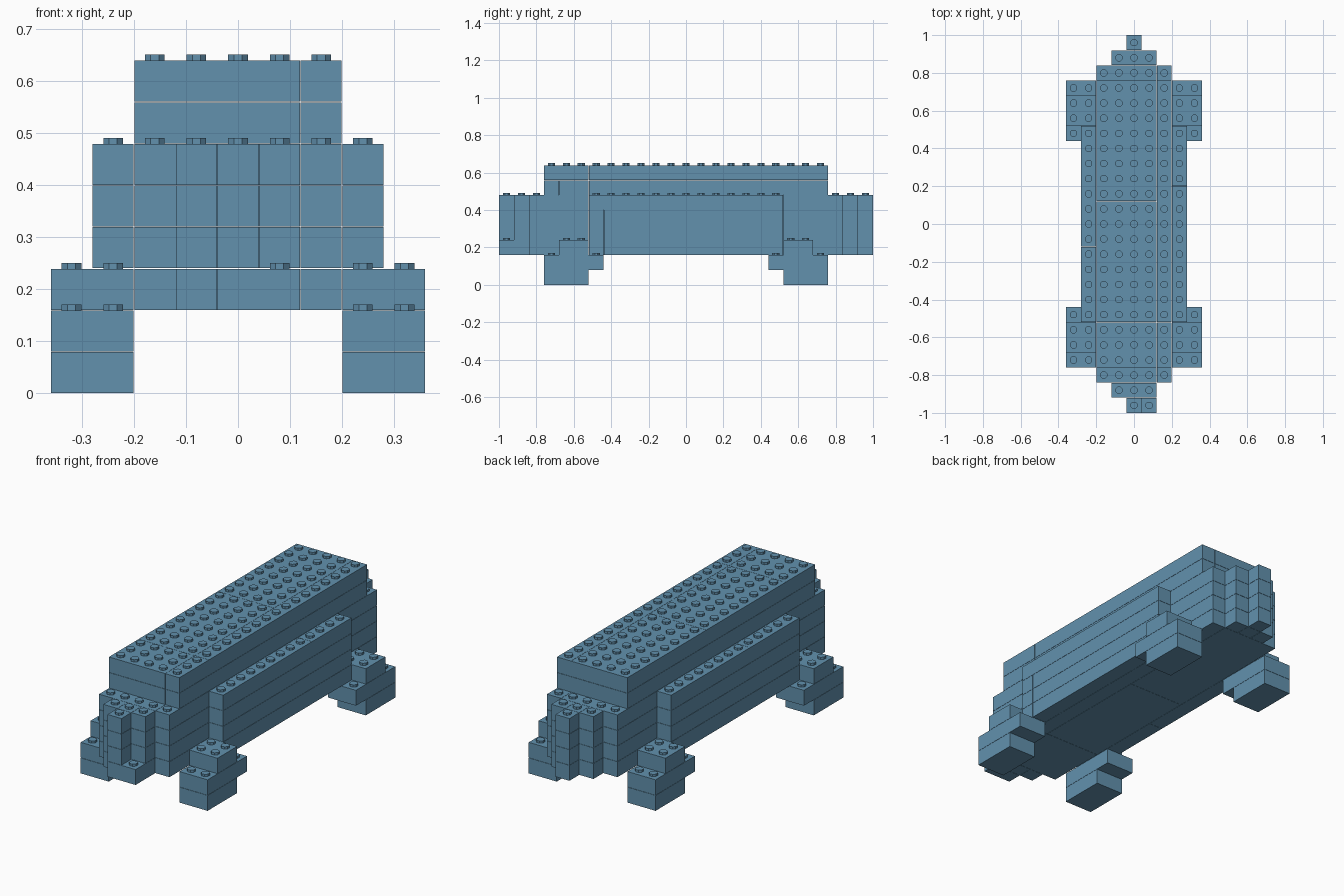
import bpy, bmesh, math
from mathutils import Matrix, Vector

cube = bpy.data.objects.get("Cube")
if cube:
    bpy.data.objects.remove(cube)

UNIT = 0.08          # stud pitch and brick height
GAP = 0.0012         # joint between neighbouring bricks
STUD_R, STUD_H = 0.0205, 0.0115

mat = bpy.data.materials.new("slate_blue")
mat.use_nodes = True
colour = (0.122, 0.283, 0.423, 1)
mat.diffuse_color = colour
mat.node_tree.nodes["Principled BSDF"].inputs["Base Color"].default_value = colour

parts = {}           # part name -> list of bricks (x0, x1, y0, y1, layer), inclusive cells
filled = set()


def brick(part, x0, x1, y0, y1, layer):
    x0, x1 = sorted((x0, x1))
    y0, y1 = sorted((y0, y1))
    parts.setdefault(part, []).append((x0, x1, y0, y1, layer))
    for x in range(x0, x1 + 1):
        for y in range(y0, y1 + 1):
            filled.add((x, y, layer))


def run(part, x0, x1, y_cuts, layer):
    """Bricks laid end to end; each cut is the first cell of the next brick."""
    for a, b in zip(y_cuts, y_cuts[1:]):
        brick(part, x0, x1, a, b - 1, layer)


# Four stepped feet
for sx, side in ((1, "left"), (-1, "right")):
    for sy, end in ((-1, "front"), (1, "back")):
        name = f"{end}_{side}_foot"
        for layer, near, far in ((0, 7, 9), (1, 6, 9), (2, 7, 8)):
            brick(name, sx * 3, sx * 4, sy * near, sy * far, layer)

# Body core with stepped ends
for layer in range(2, 6):
    run("body_core", -2, 1, (-10, -6, 2, 11), layer)
    run("body_core", 2, 2, (-10, -6, 7, 11), layer)
    for sy, end in ((-1, "front_nose"), (1, "back_nose")):
        for x in (-1, 0, 1):
            brick(end, x, x, sy * 11, sy * 11, layer)
        wide = 1 if layer == 2 and sy < 0 else 0
        brick(end, 0, wide, sy * 12, sy * 12, layer)

# Side beams
for layer in range(2, 6):
    run("left_beam", 3, 3, (-6, 3, 7) if layer == 5 else (-6, -5, 7), layer)
    run("right_beam", -3, -3, (-6, -1, 7), layer)

# Raised roof
for layer in (6, 7):
    run("roof", -2, 1, (-9, -6, 2, 10), layer)
    run("roof", 2, 2, (-9, -6, 10) if layer == 7 else (-9, -8, -6, 10), layer)


def build(name, bricks):
    bm = bmesh.new()
    for x0, x1, y0, y1, layer in bricks:
        size = Vector((x1 - x0 + 1, y1 - y0 + 1, 1)) * UNIT - Vector((GAP, GAP, GAP))
        centre = Vector(((x0 + x1) / 2, (y0 + y1) / 2, layer + 0.5)) * UNIT
        bmesh.ops.create_cube(bm, size=1, matrix=Matrix.Translation(centre)
                              @ Matrix.Diagonal(size).to_4x4())
        # Studs on every uncovered cell
        for x in range(x0, x1 + 1):
            for y in range(y0, y1 + 1):
                if (x, y, layer + 1) not in filled:
                    top = Vector((x, y, layer + 1)) * UNIT
                    top.z += STUD_H / 2 - GAP / 2
                    bmesh.ops.create_cone(
                        bm, cap_ends=True, segments=8, radius1=STUD_R, radius2=STUD_R,
                        depth=STUD_H, matrix=Matrix.Translation(top)
                        @ Matrix.Rotation(math.pi / 8, 4, "Z"))
    mesh = bpy.data.meshes.new(name)
    bm.to_mesh(mesh)
    bm.free()
    mesh.materials.append(mat)
    bpy.context.collection.objects.link(bpy.data.objects.new(name, mesh))


for part_name, part_bricks in parts.items():
    build(part_name, part_bricks)
